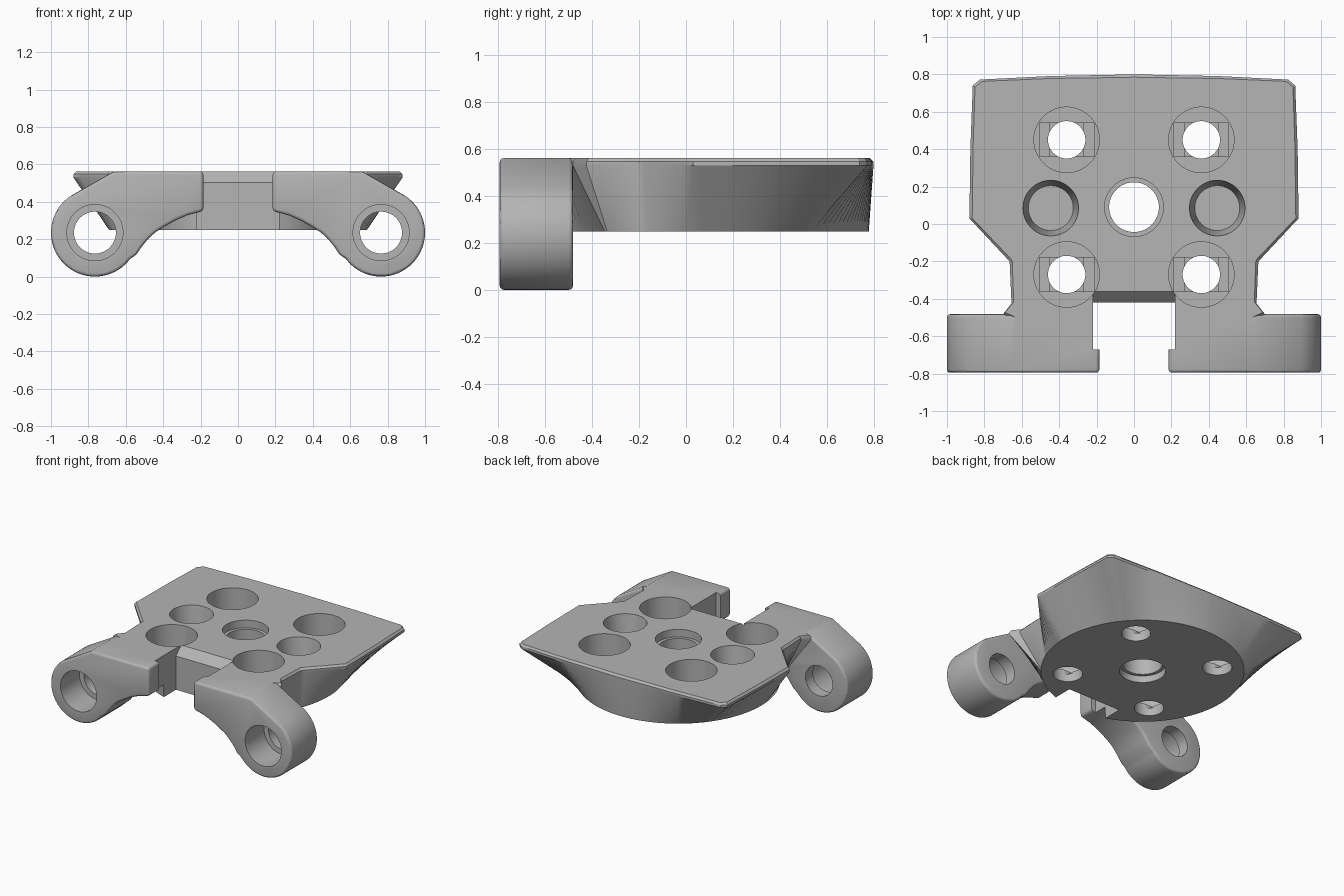
import bpy, bmesh, math
from math import sin, cos, pi
from mathutils import Vector

if "Cube" in bpy.data.objects:
    bpy.data.objects.remove(bpy.data.objects["Cube"], do_unlink=True)

grey = bpy.data.materials.new("light_grey")
grey.use_nodes = True
grey.diffuse_color = (0.46, 0.46, 0.46, 1)
grey.node_tree.nodes["Principled BSDF"].inputs["Base Color"].default_value = grey.diffuse_color

TOP, BASE = 0.562, 0.25
CENTRE_Y, DISC_R = 0.09, 0.69


def loft(name, rings):
    """Closed solid through rings of equal point count."""
    bm = bmesh.new()
    loops = [[bm.verts.new(p) for p in ring] for ring in rings]
    n = len(loops[0])
    for a, b in zip(loops, loops[1:]):
        for i in range(n):
            j = (i + 1) % n
            bm.faces.new((a[i], a[j], b[j], b[i]))
    bm.faces.new(loops[0])
    bm.faces.new(loops[-1])
    bmesh.ops.recalc_face_normals(bm, faces=bm.faces)
    mesh = bpy.data.meshes.new(name)
    bm.to_mesh(mesh)
    bm.free()
    mesh.materials.append(grey)
    obj = bpy.data.objects.new(name, mesh)
    bpy.context.collection.objects.link(obj)
    return obj


def apply(obj, mod):
    bpy.context.view_layer.objects.active = obj
    bpy.ops.object.modifier_apply(modifier=mod.name)


def combine(obj, other, operation):
    mod = obj.modifiers.new("join", 'BOOLEAN')
    mod.operation, mod.object, mod.solver = operation, other, 'EXACT'
    apply(obj, mod)
    bpy.data.objects.remove(other, do_unlink=True)


def cut_bore(obj, x, y, steps):
    """Cut a vertical bore; steps are (low z, high z, low radius, high radius)."""
    for z0, z1, r0, r1 in steps:
        rings = [[(x + r * cos(a * pi / 32), y + r * sin(a * pi / 32), z)
                  for a in range(64)] for z, r in ((z0, r0), (z1, r1))]
        combine(obj, loft("bore", rings), 'DIFFERENCE')


def cut_box(obj, x, y, hx, hy, z0, z1):
    rings = [[(x + i * hx, y + j * hy, z) for i, j in ((-1, -1), (1, -1), (1, 1), (-1, 1))]
             for z in (z0, z1)]
    combine(obj, loft("box", rings), 'DIFFERENCE')


# Plate: outline above, round disc below
half = [(0, 0.8), (0.45, 0.791), (0.825, 0.772), (0.862, 0.74), (0.875, 0.4), (0.88, 0.03),
        (0.665, -0.2), (0.655, -0.425), (0.67, -0.465), (0.70, -0.482), (0.6, -0.53), (0.3, -0.58)]
outline = [Vector((x, y - CENTRE_Y)) for x, y in half]
outline += [Vector((-p.x, p.y)) for p in reversed(outline[1:])]


def reach(angle):
    """Distance from the disc centre to the outline."""
    d = Vector((cos(angle), sin(angle)))
    best = 0
    for a, b in zip(outline, outline[1:] + outline[:1]):
        e = b - a
        den = d.cross(e)
        if abs(den) > 1e-9:
            t, u = a.cross(e) / den, a.cross(d) / den
            if t > 0 and -1e-6 <= u <= 1 + 1e-6:
                best = max(best, t)
    return best


angles = [math.atan2(p.y, p.x) for p in outline]
for i in range(128):
    a = -pi + (i + 0.37) * pi / 64
    if min(abs(a - b) for b in angles) > 0.012:
        angles.append(a)
angles.sort()


def ring(z, radius):
    return [(radius(a) * cos(a), CENTRE_Y + radius(a) * sin(a), z) for a in angles]


plate = loft("mount_plate", [
    ring(BASE, lambda a: DISC_R),
    ring(0.53, reach),
    ring(TOP - 0.015, reach),
    ring(TOP, lambda a: reach(a) - 0.015)])

# Front slot with a sloped upper edge
slot = [(-0.67, 0.1), (-0.42, 0.1), (-0.42, 0.502), (-0.35, TOP + 0.01), (-0.67, TOP + 0.01)]
slot_solid = loft("slot", [[(x, y, z) for y, z in slot] for x in (-0.22, 0.22)])
combine(plate, slot_solid, 'DIFFERENCE')

# Corner screw pockets, stepped down to a round hole
for x in (-0.36, 0.36):
    for y in (-0.27, 0.45):
        cut_bore(plate, x, y, [(0.34, 0.7, 0.175, 0.175), (0.1, 0.4, 0.1, 0.1)])
        cut_box(plate, x, y, 0.146, 0.09, 0.325, 0.36)
        cut_box(plate, x, y, 0.09, 0.09, 0.31, 0.35)

# Blind side pockets
for x in (-0.445, 0.445):
    cut_bore(plate, x, 0.085, [(0.35, TOP + 0.01, 0.12, 0.15)])

# Centre bore, wider at both ends
cut_bore(plate, 0, CENTRE_Y, [(0.1, 0.7, 0.133, 0.133), (0.505, 0.7, 0.157, 0.157),
                              (0.1, 0.3, 0.157, 0.157)])

# Arms with round eyes
EYE_X, EYE_Z, EYE_R = 0.765, 0.235, 0.235
FRONT, BACK = -0.795, -0.482


def arm(side):
    pts = [(0.185, TOP), (0.185, 0.35), (0.27, 0.328), (0.335, 0.3), (0.393, 0.267),
           (0.44, 0.238), (0.475, 0.207), (0.51, 0.166), (0.543, 0.118)]
    pts += [(EYE_X + EYE_R * cos(a), EYE_Z + EYE_R * sin(a))
            for a in (math.radians(217 + 5 * i) for i in range(41))]
    pts.append((0.665, TOP))
    obj = loft("arm", [[(side * x, y, z) for x, z in pts] for y in (FRONT, BACK)])
    mod = obj.modifiers.new("round", 'BEVEL')
    mod.width, mod.segments, mod.limit_method = 0.018, 3, 'ANGLE'
    mod.angle_limit = math.radians(40)
    apply(obj, mod)
    # Tab: relieve the inner side behind the front lip
    cut_box(obj, side * 0.1, -0.53, 0.12, 0.14, 0.1, 0.7)
    # Eye hole, narrower at the back
    for r, y0, y1 in ((0.15, FRONT - 0.1, -0.57), (0.112, FRONT, BACK + 0.1)):
        rings = [[(side * EYE_X + r * cos(i * pi / 32), y, EYE_Z + r * sin(i * pi / 32))
                  for i in range(64)] for y in (y0, y1)]
        combine(obj, loft("eye", rings), 'DIFFERENCE')
    return obj


for side in (-1, 1):
    combine(plate, arm(side), 'UNION')

# Smooth shading with sharp edges kept
bpy.ops.object.select_all(action='DESELECT')
plate.select_set(True)
bpy.context.view_layer.objects.active = plate
bpy.ops.object.shade_smooth_by_angle(angle=math.radians(30))
